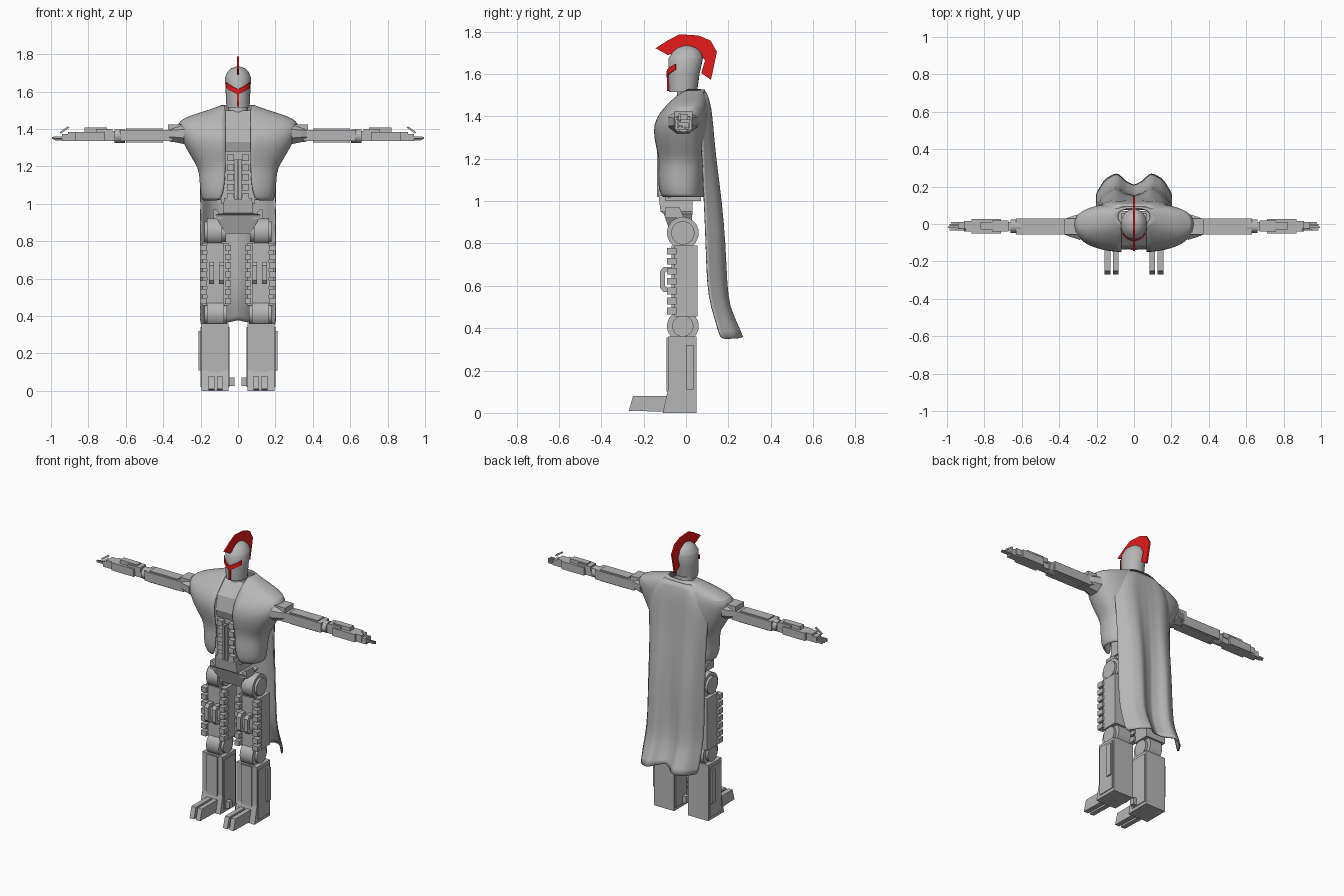
import bpy, bmesh, math
from mathutils import Vector, Matrix

cube = bpy.data.objects.get("Cube")
if cube:
    bpy.data.objects.remove(cube)


def material(name, rgb):
    m = bpy.data.materials.new(name)
    m.use_nodes = True
    m.diffuse_color = (*rgb, 1)
    m.node_tree.nodes["Principled BSDF"].inputs["Base Color"].default_value = (*rgb, 1)
    return m


GREY = material("armor grey", (0.47, 0.47, 0.47))
RED = material("crest red", (0.8, 0.01, 0.01))


def finish(name, bm, mat=GREY, mirror=False, smooth=False, thick=0, subdiv=0):
    """Turn a bmesh into an object, with optional mirror, shell and smoothing."""
    bmesh.ops.recalc_face_normals(bm, faces=bm.faces)
    me = bpy.data.meshes.new(name)
    bm.to_mesh(me)
    bm.free()
    me.materials.append(mat)
    ob = bpy.data.objects.new(name, me)
    bpy.context.collection.objects.link(ob)
    if mirror:
        mod = ob.modifiers.new("mirror", "MIRROR")
        mod.merge_threshold = 0.0005
    if subdiv:
        mod = ob.modifiers.new("subdivide", "SUBSURF")
        mod.levels = mod.render_levels = subdiv
    if thick:
        mod = ob.modifiers.new("shell", "SOLIDIFY")
        mod.thickness, mod.offset = thick, 0
    if smooth:
        bpy.ops.object.select_all(action="DESELECT")
        ob.select_set(True)
        bpy.context.view_layer.objects.active = ob
        bpy.ops.object.shade_smooth_by_angle(angle=math.radians(40))
    return ob


def add_box(bm, x, y, z, turn=None):
    c = Vector((sum(x), sum(y), sum(z))) / 2
    m = Matrix.Translation(c) @ (turn or Matrix()) @ Matrix.Diagonal((x[1] - x[0], y[1] - y[0], z[1] - z[0], 1))
    bmesh.ops.create_cube(bm, size=1, matrix=m)


def boxes(name, items, mirror=True, mat=GREY):
    bm = bmesh.new()
    for it in items:
        add_box(bm, *it)
    return finish(name, bm, mat, mirror)


def prism(name, profile, spans, mirror=True, mat=GREY):
    """Extrude a (y, z) profile over each x span."""
    bm = bmesh.new()
    for a, b in spans:
        ends = [[bm.verts.new((x, y, z)) for y, z in profile] for x in (a, b)]
        bm.faces.new(ends[0])
        bm.faces.new(ends[1])
        for i in range(len(profile)):
            j = (i + 1) % len(profile)
            bm.faces.new((ends[0][i], ends[0][j], ends[1][j], ends[1][i]))
    return finish(name, bm, mat, mirror)


def cylinder(name, spans, y, z):
    """Cylinders along x, each span being (x0, x1, radius)."""
    bm = bmesh.new()
    for a, b, r in spans:
        m = Matrix.Translation(((a + b) / 2, y, z)) @ Matrix.Rotation(math.pi / 2, 4, "Y")
        bmesh.ops.create_cone(bm, cap_ends=True, segments=28, radius1=r, radius2=r, depth=b - a, matrix=m)
    return finish(name, bm, mirror=True, smooth=True)


def sheet(name, rows, closed=False, **kw):
    """Skin a grid of points."""
    bm = bmesh.new()
    vs = [[bm.verts.new(p) for p in row] for row in rows]
    n = len(rows[0])
    for a, b in zip(vs, vs[1:]):
        for i in range(n if closed else n - 1):
            j = (i + 1) % n
            bm.faces.new((a[i], a[j], b[j], b[i]))
    if closed:
        bm.faces.new(vs[0])
        bm.faces.new(vs[-1])
    return finish(name, bm, **kw)


# Feet and shins
prism("shin", [(-.11, 0), (.05, 0), (.05, .36), (-.085, .36), (-.085, .11)], [(.05, .195)])
boxes("shin_panels", [((.195, .21), (0, .035), (.11, .32)), ((.045, .2), (-.075, .04), (.02, .34)),
                      ((.085, .16), (-.092, -.08), (.1, .355)), ((.02, .05), (-.06, -.03), (.025, .07))])
prism("toes", [(-.27, .01), (-.25, .08), (-.08, .08), (-.08, .005)], [(.082, .112), (.126, .157)])

# Knees, hips and thighs
cylinder("knee_joint", [(.075, .165, .075), (.06, .18, .05)], -.015, .41)
cylinder("hip_joint", [(.085, .165, .075), (.065, .18, .055)], -.015, .85)
boxes("thigh", [((.05, .19), (-.055, .055), (.455, .79)), ((.075, .165), (-.068, -.05), (.47, .79))])
ribs = []
for i in range(7):
    z = .465 + i * .047
    ribs += [((.165, .203), (-.09, -.045), (z, z + .032)), ((.038, .07), (-.09, -.045), (z, z + .032))]
boxes("thigh_ribs", ribs)
prism("thigh_handles", [(-.06, .57), (-.105, .57), (-.122, .59), (-.122, .67), (-.105, .69), (-.06, .69),
                        (-.06, .667), (-.095, .667), (-.1, .66), (-.1, .6), (-.095, .593), (-.06, .593)],
      [(.075, .102), (.128, .155)])

# Pelvis wedge with two raised hip flaps
def taper_block(name, levels, mirror=False):
    """Skin rectangles given as (z, x0, x1, y0, y1)."""
    sheet(name, [[(a, c, z), (b, c, z), (b, d, z), (a, d, z)] for z, a, b, c, d in levels],
          closed=True, mirror=mirror)


taper_block("pelvis", [(.84, -.065, .065, -.07, .02), (.94, -.125, .125, -.105, .03), (.95, -.08, .08, -.12, .03),
                       (1.03, -.075, .075, -.13, .03)])
taper_block("hip_flap", [(.92, .08, .13, -.1, -.01), (.97, .115, .13, -.1, -.03)], True)

# Abdomen core, ribs and breastbone plate
boxes("torso_core", [((-.09, .09), (-.1, .07), (1.0, 1.42)), ((-.018, -.004), (-.138, -.09), (1.02, 1.24)),
                     ((.004, .018), (-.138, -.09), (1.02, 1.24))], mirror=False)
boxes("abdomen_ribs", [((.022, .06), (-.13, -.09), (1.02 + i * .052, 1.055 + i * .052)) for i in range(5)])
prism("breastbone", [(-.12, 1.28), (-.135, 1.33), (-.115, 1.42), (-.035, 1.5), (.06, 1.5), (.06, 1.28)],
      [(-.066, .066)], mirror=False)

# Muscled torso shell: z, half width, front y, back y, half gap
torso = []
for z, w, f, b, g in [(1.02, .185, -.115, .08, .10), (1.05, .198, -.13, .083, .08), (1.13, .202, -.132, .09, .07),
                      (1.19, .208, -.125, .1, .068), (1.24, .24, -.135, .105, .066), (1.3, .275, -.148, .11, .066),
                      (1.36, .305, -.15, .112, .066), (1.41, .322, -.125, .11, .066), (1.445, .312, -.095, .106, .066),
                      (1.475, .235, -.065, .1, .067), (1.5, .15, -.04, .093, .068), (1.525, .085, -.005, .085, .07)]:
    e = .8
    t0 = math.asin((g / w) ** (1 / e))
    row = []
    for i in range(17):
        t = t0 + (math.pi - t0) * i / 16
        c = math.cos(t)
        y = (f + b) / 2 - (b - f) / 2 * math.copysign(abs(c) ** e, c)
        row.append((w * max(math.sin(t), 0) ** e if i < 16 else 0, y, z))
    torso.append(row)
sheet("torso_shell", torso, mirror=True, smooth=True, thick=.008, subdiv=1)

# Cape: z, half width, edge y, fold crest y
cape = []
for z, w, edge, crest in [(1.51, .1, .07, .094), (1.45, .215, .07, .118), (1.3, .21, .075, .128), (1.15, .2, .08, .145),
                          (1.0, .198, .088, .165), (.8, .2, .097, .183), (.6, .2, .103, .19), (.5, .2, .122, .202),
                          (.42, .2, .148, .24), (.35, .2, .165, .265)]:
    k = (1.51 - z) / 1.16
    row = []
    for i in range(25):
        s = -1 + i / 12
        a = abs(s)
        lobe = math.sin(math.pi * a) if a > .5 else 1 - .6 * k * math.cos(math.pi * a) ** 2
        ripple = .004 * k * math.sin(a * 18)
        row.append((s * w, edge + (crest - edge) * lobe + ripple, z + (.03 * (1 - a) ** 2 if z < .4 else 0)))
    cape.append(row)
sheet("cape", cape, smooth=True, thick=.008, subdiv=1)

# Arms
taper = [(.29, .075, .06), (.335, .06, .05), (.37, .045, .045)]
sheet("shoulder_sleeve", [[(x, -.015 + ry * math.cos(i * math.pi / 4 + .39), 1.375 + rz * math.sin(i * math.pi / 4 + .39))
                           for i in range(8)] for x, ry, rz in taper], closed=True, mirror=True)
boxes("upper_arm", [((.3, .375), (-.055, .03), (1.345, 1.425)), ((.35, .63), (-.055, .03), (1.335, 1.395)),
                    ((.4, .6), (-.045, .02), (1.328, 1.402))])
cylinder("elbow", [(.605, .66, .036)], -.012, 1.362)
boxes("forearm", [((.62, .72), (-.035, .012), (1.335, 1.39)), ((.71, .87), (-.05, .028), (1.335, 1.385)),
                  ((.7, .82), (-.03, .01), (1.38, 1.408)), ((.67, .76), (-.04, .018), (1.37, 1.4))])
tilt = Matrix.Rotation(math.radians(35), 4, "Y")
fingers = [((.935, .995 - abs(i - 1) * .008), (-.034 + i * .012, -.025 + i * .012), (1.35 - i * .004, 1.36 - i * .004))
           for i in range(4)]
boxes("hand", [((.86, .94), (-.036, .012), (1.335, 1.372)), ((.86, .91), (-.04, .016), (1.345, 1.385)),
               ((.9, .955), (-.035, -.024), (1.39, 1.4), tilt)] + fingers)

# Neck and helmet: z, half width, front y, back y
bm = bmesh.new()
bmesh.ops.create_cone(bm, cap_ends=True, segments=24, radius1=.062, radius2=.05, depth=.1,
                      matrix=Matrix.Translation((0, .01, 1.48)))
finish("neck", bm, smooth=True)
HELMET = [(1.515, .062, -.08, .052), (1.6, .066, -.084, .064), (1.675, .07, -.082, .08), (1.68, .067, -.078, .078),
          (1.705, .057, -.063, .07), (1.725, .036, -.038, .046), (1.735, .008, -.005, .015)]


def ring_point(ring, a, z, grow=1):
    _, w, f, b = ring
    return (w * grow * math.sin(a), (f + b) / 2 - (b - f) / 2 * grow * math.cos(a), z)


sheet("helmet", [[ring_point(r, i * math.tau / 32, r[0]) for i in range(32)] for r in HELMET],
      closed=True, smooth=True)

# Red visor band, face slit and crest
visor = []
for low, high in ((1.585, 1.62), (1.612, 1.648)):
    visor.append([])
    for i in range(17):
        a = -1.05 + i * 2.1 / 16
        mix = abs(a) / 1.05
        visor[-1].append(ring_point(HELMET[1], a, low + (high - low) * mix, 1.06))
sheet("visor", visor, mat=RED, thick=.006)
boxes("face_slit", [((-.006, .006), (-.089, -.081), (1.52, 1.61))], mirror=False, mat=RED)
prism("crest", [(-.144, 1.722), (-.085, 1.76), (-.03, 1.788), (.06, 1.782), (.116, 1.758), (.146, 1.705), (.118, 1.573),
                (.072, 1.605), (.09, 1.665), (.06, 1.7), (0, 1.715), (-.05, 1.7), (-.085, 1.69)],
      [(-.005, .005)], mirror=False, mat=RED)
